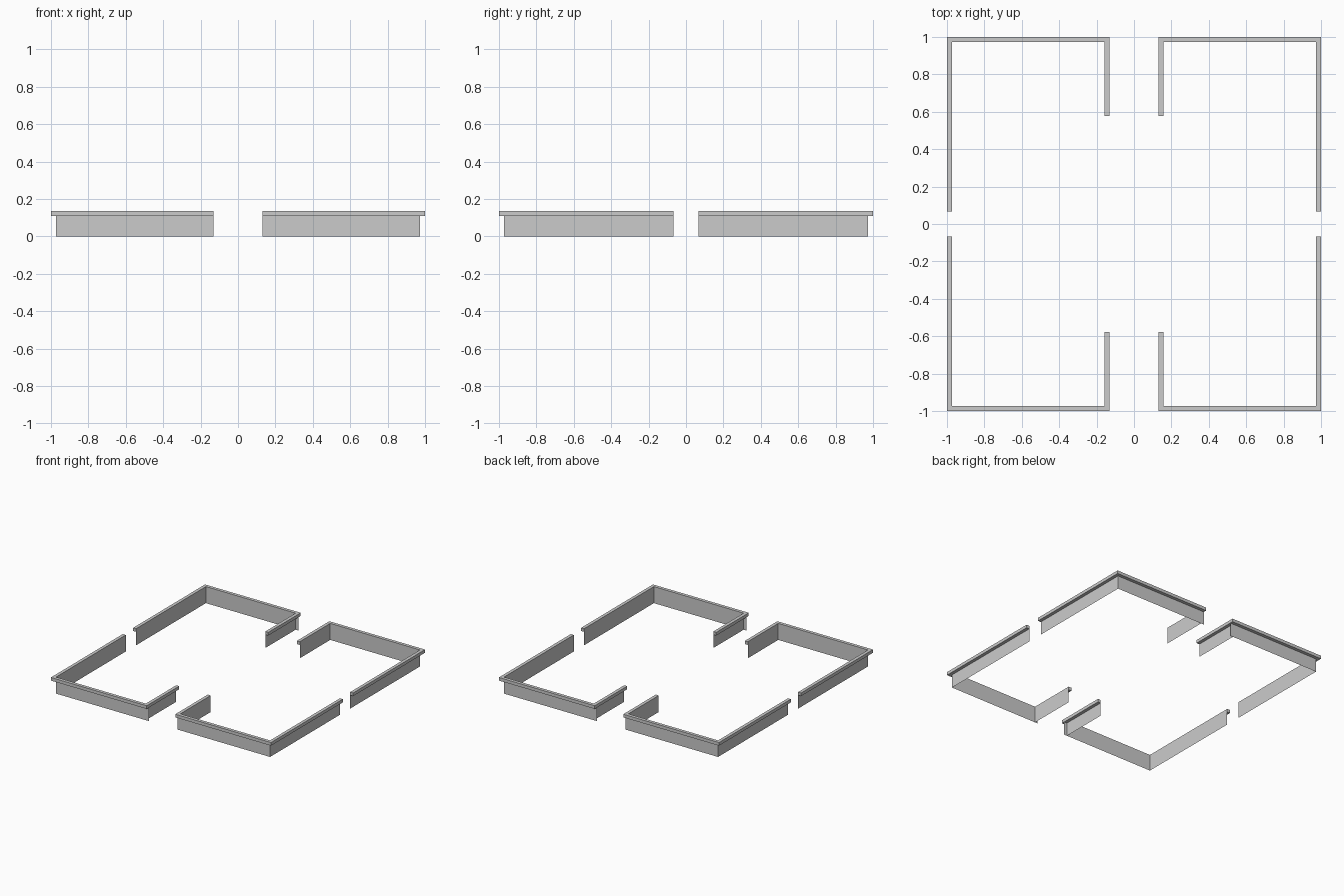
import bpy, bmesh

if "Cube" in bpy.data.objects:
    bpy.data.objects.remove(bpy.data.objects["Cube"])

W = 0.027            # coping width
Z_CAP, Z_TOP = 0.11, 0.136

# one quarter of the plan: outer edge and inner edge of the coping
outer = [(1, 0.067), (1, 1), (0.13, 1), (0.13, 0.578)]
inner = [(1 - W, 0.067), (1 - W, 1 - W), (0.13 + W, 1 - W), (0.13 + W, 0.578)]


def finish(name, bm):
    """Turn the quarter into an object mirrored to all four corners."""
    me = bpy.data.meshes.new(name)
    bm.to_mesh(me)
    bm.free()
    ob = bpy.data.objects.new(name, me)
    bpy.context.collection.objects.link(ob)
    mirror = ob.modifiers.new("four_corners", 'MIRROR')
    mirror.use_axis = (True, True, False)
    mirror.use_mirror_merge = False
    return ob


# coping: rectangular section swept along the plan with mitred corners
bm = bmesh.new()
rings = [[bm.verts.new((*p, z)) for p, z in
          ((o, Z_CAP), (o, Z_TOP), (i, Z_TOP), (i, Z_CAP))]
         for o, i in zip(outer, inner)]
for a, b in zip(rings, rings[1:]):
    for k in range(4):
        n = (k + 1) % 4
        bm.faces.new((a[k], a[n], b[n], b[k]))
bm.faces.new(rings[0])
bm.faces.new(rings[-1])
bmesh.ops.recalc_face_normals(bm, faces=bm.faces)
finish("wall_coping", bm)


# thin wall sheets under the inner edge of the coping
bm = bmesh.new()


def sheet(p, q):
    bm.faces.new([bm.verts.new(v) for v in
                  ((*p, 0), (*q, 0), (*q, Z_CAP), (*p, Z_CAP))])


for p, q in zip(inner, inner[1:]):
    sheet(p, q)
# end wall runs on to the edge of the entrance
sheet(inner[2], (0.13, 1 - W))
bmesh.ops.remove_doubles(bm, verts=bm.verts, dist=1e-5)
finish("low_wall", bm)
